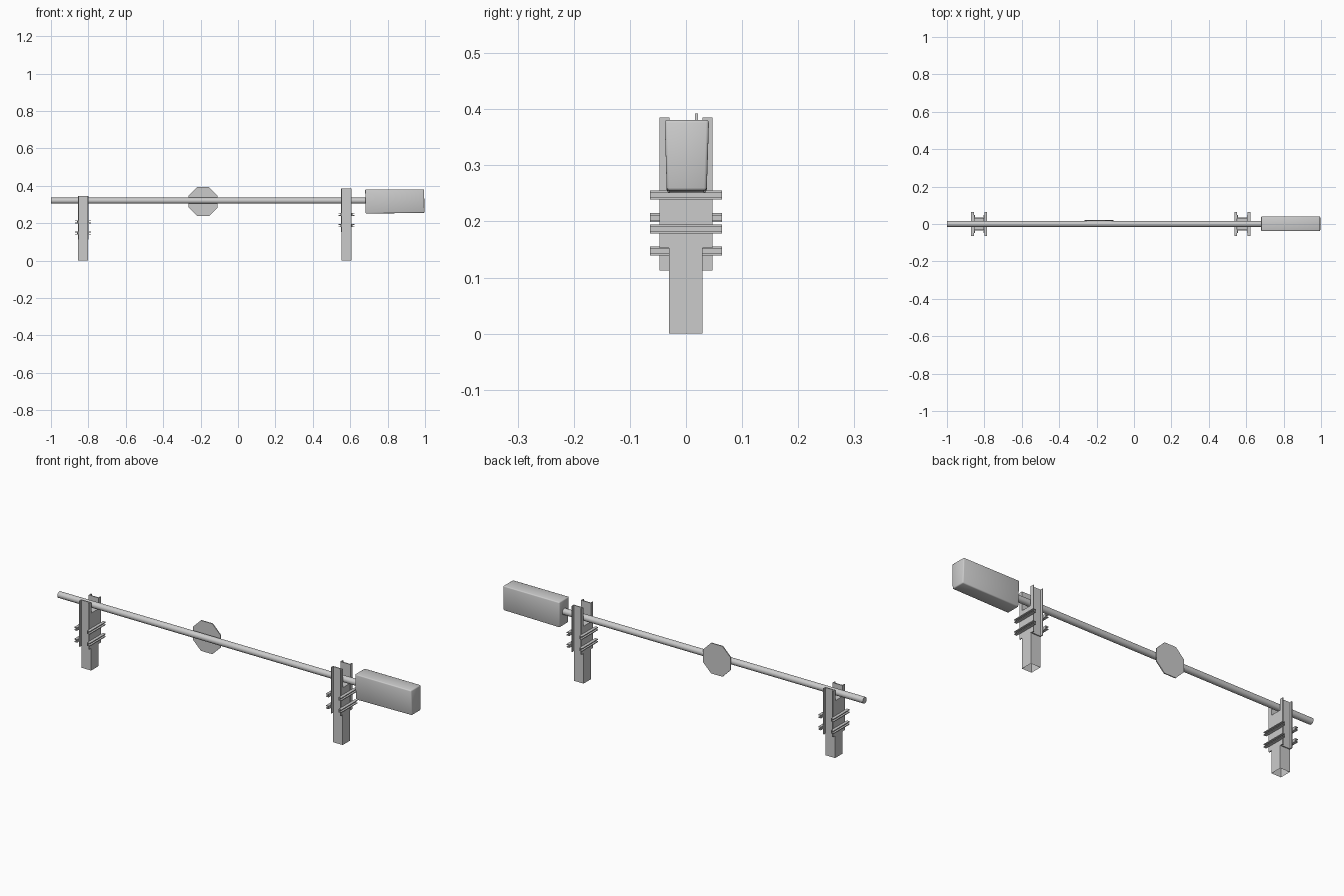
import bpy, bmesh, math
from mathutils import Matrix, Vector

if "Cube" in bpy.data.objects:
    bpy.data.objects.remove(bpy.data.objects["Cube"])


def add_object(name, bm):
    bmesh.ops.recalc_face_normals(bm, faces=bm.faces)
    me = bpy.data.meshes.new(name)
    bm.to_mesh(me)
    bm.free()
    ob = bpy.data.objects.new(name, me)
    bpy.context.collection.objects.link(ob)
    return ob


def smooth(ob, angle):
    bpy.context.view_layer.objects.active = ob
    ob.select_set(True)
    bpy.ops.object.shade_smooth_by_angle(angle=math.radians(angle))
    ob.select_set(False)


def box_mesh(lo, hi):
    bm = bmesh.new()
    bmesh.ops.create_cube(bm, size=1)
    lo, hi = Vector(lo), Vector(hi)
    for v in bm.verts:
        v.co = Vector((lo[i] + (v.co[i] + 0.5) * (hi[i] - lo[i]) for i in range(3)))
    return bm


def cylinder(name, sides, radius, length, matrix):
    bm = bmesh.new()
    bmesh.ops.create_cone(bm, cap_ends=True, segments=sides, radius1=radius,
                          radius2=radius, depth=length, matrix=matrix)
    return add_object(name, bm)


def channel(name, width, depth, wall, length, matrix):
    """U-channel: web on local y = 0, flanges toward +y, extruded along z."""
    w = width / 2
    pts = [(-w, 0), (w, 0), (w, depth), (w - wall, depth), (w - wall, wall),
           (-w + wall, wall), (-w + wall, depth), (-w, depth)]
    bm = bmesh.new()
    face = bm.faces.new([bm.verts.new((x, y, 0)) for x, y in pts])
    ext = bmesh.ops.extrude_face_region(bm, geom=[face])
    bmesh.ops.translate(bm, vec=(0, 0, length),
                        verts=[g for g in ext["geom"] if isinstance(g, bmesh.types.BMVert)])
    bm.transform(matrix)
    return add_object(name, bm)


# Barrier posts, each with two upright channels and four clamp rails
for side, cx, lift in (("left", -0.828, 0.0), ("right", 0.58, 0.04)):
    bm = box_mesh((cx - 0.027, -0.03, 0), (cx + 0.027, 0.029, 0.29))
    bottom = [f for f in bm.faces if f.calc_center_median().z < 0.001]
    bmesh.ops.delete(bm, geom=bottom, context='FACES_ONLY')
    add_object(side + "_post", bm)
    for s, label in ((-1, "front"), (1, "back")):
        turn = Matrix.Rotation(math.pi if s < 0 else 0, 4, 'Z')
        channel(f"{side}_{label}_upright", 0.056, 0.018, 0.005, 0.232,
                Matrix.Translation((cx, s * 0.029, 0.113 + lift)) @ turn)
    for s, label in ((-1, "outer"), (1, "inner")):
        for z in (0.147, 0.207):
            # local z runs along y, flanges point away from the post
            basis = Matrix(((0, s, 0, 0), (0, 0, 1, 0), (1, 0, 0, 0), (0, 0, 0, 1)))
            channel(f"{side}_{label}_clamp_rail", 0.016, 0.015, 0.004, 0.128,
                    Matrix.Translation((cx + s * 0.028, -0.064, z + lift)) @ basis)

# Boom pole
pole = cylinder("boom_pole", 16, 0.016, 1.70,
                Matrix.Translation((-0.15, 0, 0.32)) @ Matrix.Rotation(math.pi / 2, 4, 'Y'))
smooth(pole, 40)

# Octagonal sign plate behind the pole
cylinder("sign_plate", 8, 0.077 / math.cos(math.pi / 8), 0.005,
         Matrix.Translation((-0.187, 0.0185, 0.315)) @ Matrix.Rotation(math.pi / 2, 4, 'X')
         @ Matrix.Rotation(math.pi / 8, 4, 'Z'))

# Counterweight block, slightly uneven with softened edges
bm = box_mesh((0.682, -0.038, 0.251), (0.997, 0.041, 0.381))
for v in bm.verts:
    if v.co.z < 0.3:
        v.co.y *= 0.9
        if v.co.x > 0.8:
            v.co.z += 0.004
    else:
        v.co.x -= 0.002
bmesh.ops.bevel(bm, geom=bm.edges[:], offset=0.005, segments=2, affect='EDGES', profile=0.5)
smooth(add_object("counterweight", bm), 60)
